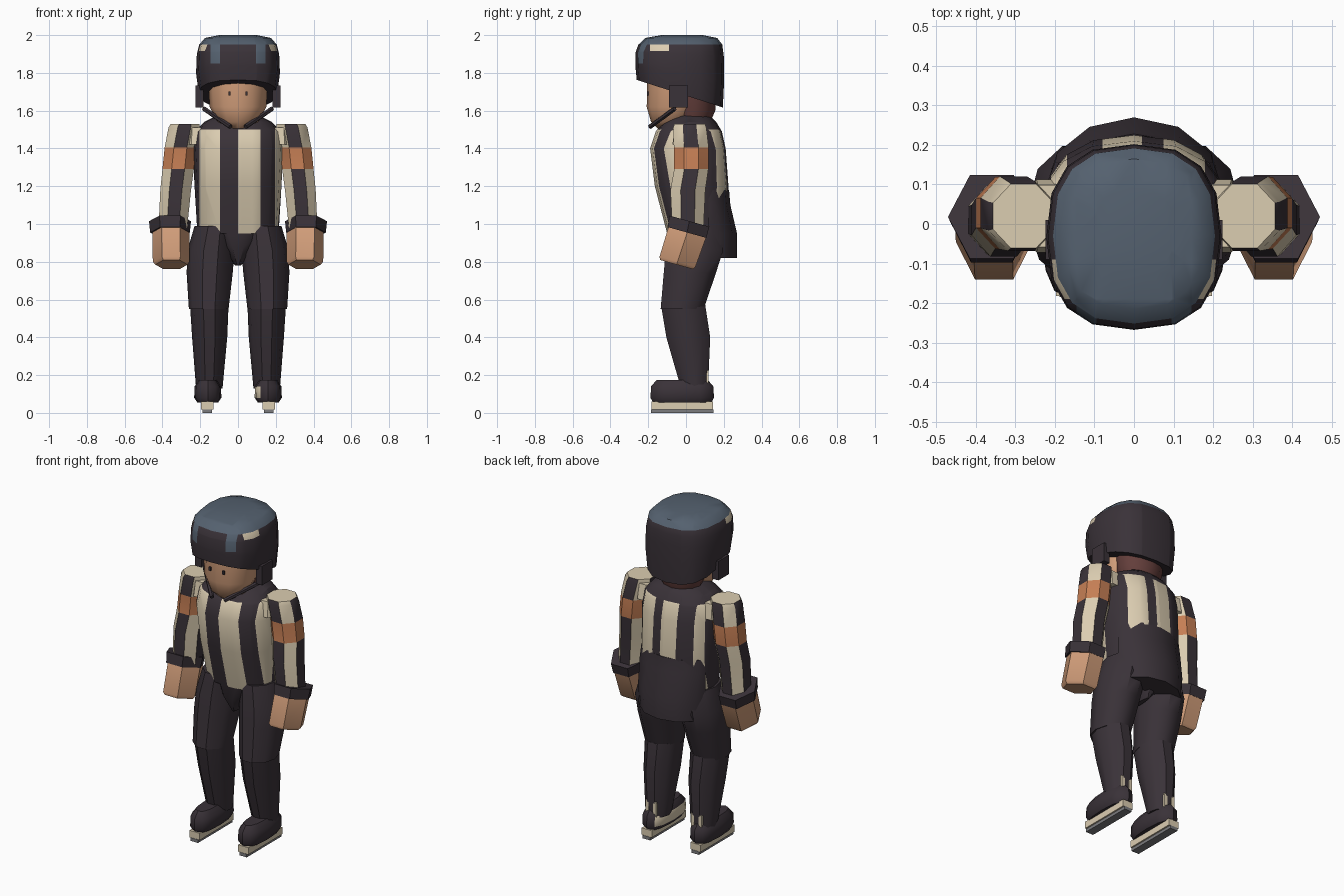
import bpy, bmesh, math
from mathutils import Vector

if "Cube" in bpy.data.objects:
    bpy.data.objects.remove(bpy.data.objects["Cube"])

COLOURS = {
    "dark cloth": (0.042, 0.032, 0.040), "cream": (0.71, 0.61, 0.44),
    "skin": (0.66, 0.35, 0.20), "orange band": (0.56, 0.21, 0.09),
    "blue grey": (0.09, 0.12, 0.16), "steel": (0.20, 0.20, 0.21),
    "brown hair": (0.13, 0.05, 0.045),
}
NAMES = list(COLOURS)
for n, c in COLOURS.items():
    bpy.data.materials.new(n).diffuse_color = (*c, 1)
DARK, CREAM, SKIN, BAND, BLUE, STEEL, HAIR = range(7)


def finish(name, bm, rule, cuts=(), angle=40):
    """Cut along planes (axis, value), colour faces by rule, make the object."""
    for axis, value in cuts:
        co, no = Vector((0, 0, 0)), Vector((0, 0, 0))
        co[axis], no[axis] = value, 1
        bmesh.ops.bisect_plane(bm, geom=bm.verts[:] + bm.edges[:] + bm.faces[:],
                               plane_co=co, plane_no=no)
    bmesh.ops.recalc_face_normals(bm, faces=bm.faces)
    bm.normal_update()
    for f in bm.faces:
        f.material_index = rule(f.calc_center_median(), f.normal) if callable(rule) else rule
    me = bpy.data.meshes.new(name)
    bm.to_mesh(me)
    bm.free()
    for n in NAMES:
        me.materials.append(bpy.data.materials[n])
    ob = bpy.data.objects.new(name, me)
    bpy.context.collection.objects.link(ob)
    bpy.ops.object.select_all(action='DESELECT')
    ob.select_set(True)
    bpy.context.view_layer.objects.active = ob
    bpy.ops.object.shade_smooth_by_angle(angle=math.radians(angle))
    return ob


def loft(rings, sides=10, start=0.0, power=1.0, tilt=0.0):
    """Skin of horizontal rings (cx, cy, z, rx, ry); tilt leans each ring along y."""
    bm = bmesh.new()
    loops = []
    for cx, cy, z, rx, ry, *lean in rings:
        t = lean[0] if lean else tilt
        loop = []
        for i in range(sides):
            a = start + math.tau * i / sides
            c, s = math.cos(a), math.sin(a)
            x = math.copysign(abs(c) ** power, c) * rx
            y = math.copysign(abs(s) ** power, s) * ry
            loop.append(bm.verts.new((cx + x, cy + y, z + t * y)))
        loops.append(loop)
    for a, b in zip(loops, loops[1:]):
        for i in range(sides):
            j = (i + 1) % sides
            bm.faces.new((a[i], a[j], b[j], b[i]))
    bm.faces.new(loops[0])
    bm.faces.new(loops[-1])
    return bm


def box(name, centre, size, rule):
    bm = bmesh.new()
    bmesh.ops.create_cube(bm, size=1)
    for v in bm.verts:
        v.co = Vector(centre) + Vector(v.co[k] * size[k] for k in range(3))
    return finish(name, bm, rule)


def rod(name, a, b, width, rule):
    a, b = Vector(a), Vector(b)
    bm = bmesh.new()
    bmesh.ops.create_cone(bm, cap_ends=True, segments=6, radius1=width, radius2=width,
                          depth=(b - a).length)
    q = (b - a).to_track_quat('Z', 'Y')
    for v in bm.verts:
        v.co = q @ v.co + (a + b) / 2
    return finish(name, bm, rule)


def mirrored(rings, s):
    return [(s * r[0], *r[1:]) for r in rings]


# striped shirt with a dark collar
def shirt_colour(c, n):
    if c.z > 1.50:
        return DARK
    if c.y < 0.02:
        light = -0.205 < c.x < -0.095 or 0 < c.x < 0.12 or c.x > 0.195
    else:
        light = -0.08 < c.x < 0.02 or 0.075 < c.x < 0.18 or -0.21 < c.x < -0.17
    return CREAM if light else DARK


torso = loft([(0, 0.055, 0.95, 0.215, 0.155), (0, 0.03, 1.20, 0.23, 0.195),
              (0, 0.01, 1.40, 0.24, 0.20), (0, 0.015, 1.49, 0.225, 0.175),
              (0, 0.02, 1.54, 0.18, 0.14), (0, 0.025, 1.575, 0.11, 0.10)], 16, power=0.85)
finish("shirt", torso, shirt_colour,
       [(1, 0.02), (2, 1.50)] + [(0, x) for x in
        (-0.21, -0.205, -0.17, -0.095, -0.08, 0, 0.02, 0.075, 0.12, 0.18, 0.195)])

# shirt tail hanging over the seat
tail = loft([(0, 0.09, 0.82, 0.215, 0.18), (0, 0.09, 0.95, 0.225, 0.18),
             (0, 0.08, 1.10, 0.23, 0.155), (0, 0.08, 1.18, 0.22, 0.148)], 12, math.pi / 2)
bmesh.ops.bisect_plane(tail, geom=tail.verts[:] + tail.edges[:] + tail.faces[:],
                       plane_co=(0, 0.12, 0), plane_no=(0, -1, 0), clear_outer=True)
finish("shirt_tail", tail, DARK)

# pelvis
finish("pelvis", loft([(0, 0.04, 0.78, 0.015, 0.09), (0, 0.045, 0.88, 0.10, 0.145),
                       (0, 0.045, 0.98, 0.205, 0.145)], 10), DARK)

for s, side in ((-1, "left"), (1, "right")):
    # trouser legs
    finish(side + "_thigh", loft(mirrored(
        [(0.155, -0.02, 0.55, 0.105, 0.12), (0.15, 0.02, 0.74, 0.122, 0.145),
         (0.143, 0.045, 0.86, 0.125, 0.16), (0.125, 0.045, 0.99, 0.105, 0.14)], s), 10), DARK)
    finish(side + "_shin", loft(mirrored(
        [(0.152, 0.045, 0.13, 0.07, 0.075), (0.15, 0.012, 0.40, 0.093, 0.122),
         (0.152, -0.015, 0.57, 0.102, 0.123)], s), 10), DARK)
    # skates
    finish(side + "_boot", loft(mirrored(
        [(0.16, -0.02, 0.055, 0.055, 0.155), (0.16, -0.02, 0.08, 0.072, 0.168),
         (0.16, -0.02, 0.14, 0.070, 0.165), (0.16, -0.02, 0.175, 0.045, 0.135)], s),
        12, power=0.8),
        lambda c, n: CREAM if c.x > 0 and n.x < -0.8 and 0.08 < c.z < 0.15 else DARK)
    box(side + "_blade_holder", (s * 0.163, -0.02, 0.039), (0.068, 0.325, 0.042), CREAM)
    box(side + "_blade", (s * 0.163, -0.02, 0.0095), (0.05, 0.33, 0.019), STEEL)
    for k in (-0.025, 0.025):
        box(side + "_heel_tab", (s * 0.152 + k, 0.114, 0.18), (0.022, 0.012, 0.09), CREAM)

    # striped sleeve with an arm band
    def sleeve_colour(c, n, s=s):
        if n.z > 0.8:
            return CREAM
        if 1.29 < c.z < 1.405:
            return BAND
        return DARK if max(abs(n.x), abs(n.y)) > 0.84 else CREAM

    finish(side + "_sleeve", loft(mirrored(
        [(0.345, 0.01, 0.98, 0.082, 0.09), (0.33, 0.01, 1.18, 0.088, 0.10),
         (0.317, 0.028, 1.29, 0.09, 0.098), (0.305, 0.028, 1.405, 0.09, 0.10),
         (0.285, 0.02, 1.51, 0.09, 0.095), (0.28, 0.02, 1.53, 0.083, 0.088)], s),
        8, math.pi / 8), sleeve_colour)
    # shoulder bridging sleeve and shirt
    finish(side + "_shoulder", loft(mirrored(
        [(0.22, 0.02, 1.42, 0.07, 0.10), (0.22, 0.02, 1.51, 0.06, 0.085)], s),
        8, math.pi / 8), CREAM)
    # glove cuff and fist
    finish(side + "_cuff", loft(mirrored(
        [(0.36, 0.005, 0.955, 0.105, 0.118), (0.36, 0.018, 1.015, 0.111, 0.122)], s),
        6, tilt=-0.28), DARK)
    finish(side + "_hand", loft(mirrored(
        [(0.352, -0.05, 0.785, 0.085, 0.10), (0.354, -0.045, 0.80, 0.097, 0.11),
         (0.356, 0.008, 0.96, 0.098, 0.115)], s), 6, tilt=-0.28), SKIN)

    # ear guard, chin strap and eye
    box(side + "_ear_guard", (s * 0.203, -0.04, 1.675), (0.042, 0.10, 0.115), DARK)
    rod(side + "_chin_strap", (s * 0.18, -0.06, 1.61), (s * 0.04, -0.19, 1.515), 0.013, DARK)
    box(side + "_eye", (s * 0.045, -0.203, 1.69), (0.012, 0.008, 0.022), DARK)

# head, hair at the nape
finish("face", loft([(0, -0.09, 1.505, 0.05, 0.06), (0, -0.08, 1.54, 0.11, 0.105),
                     (0, -0.07, 1.62, 0.15, 0.138), (0, -0.065, 1.80, 0.16, 0.14)], 12), SKIN)
finish("nape", loft([(0, 0.035, 1.53, 0.105, 0.09), (0, 0.045, 1.60, 0.135, 0.11),
                     (0, 0.04, 1.76, 0.15, 0.12)], 12), HAIR)


# helmet with painted crown, drips and side patches
def helmet_colour(c, n):
    if n.z < -0.5:
        return DARK
    if c.z > 1.95 or (c.y < -0.15 and 0.095 < abs(c.x) < 0.145 and c.z > 1.85):
        return BLUE
    if c.z > 1.915 and -0.19 < c.y < -0.09 and abs(c.x) > 0.15:
        return CREAM
    return DARK


helmet = loft([(0, -0.033, 1.69, 0.208, 0.228, -0.32), (0, -0.033, 1.80, 0.222, 0.235, -0.16),
               (0, -0.033, 1.90, 0.218, 0.233, -0.05), (0, -0.03, 1.95, 0.205, 0.222, 0),
               (0, -0.025, 1.985, 0.175, 0.19, 0), (0, -0.02, 2.0, 0.10, 0.11, 0)],
              16, math.pi / 2, 0.78)
finish("helmet", helmet, helmet_colour,
       [(2, 1.85), (2, 1.915), (2, 1.9501), (1, -0.19), (1, -0.09)]
       + [(0, x) for x in (-0.145, -0.095, 0.095, 0.145)])

for m in bpy.data.materials:
    if m.users and not m.is_grease_pencil:
        m.use_nodes = True
        m.node_tree.nodes["Principled BSDF"].inputs["Base Color"].default_value = m.diffuse_color
